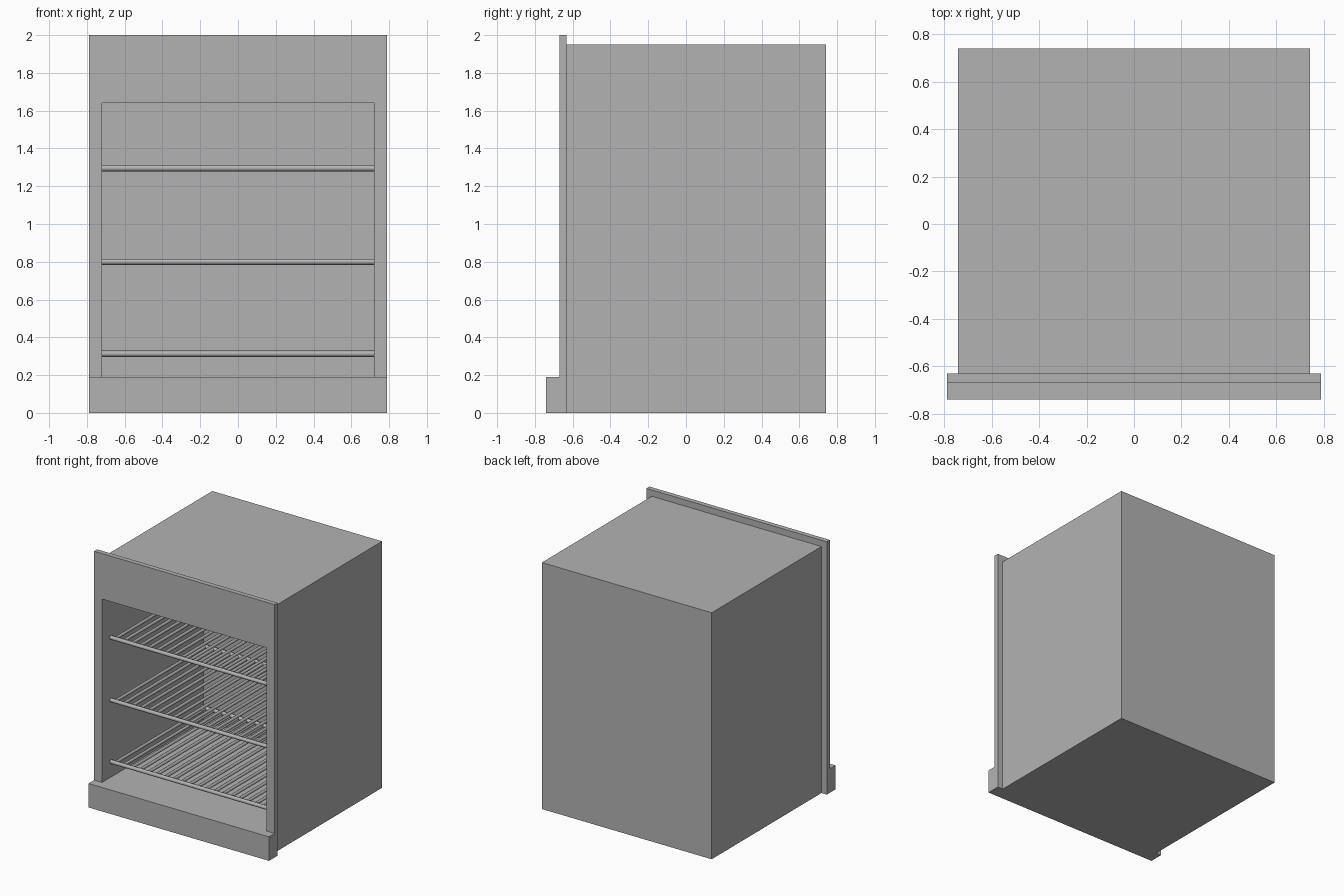
import bpy
import math
from mathutils import Vector

cube = bpy.data.objects.get("Cube")
if cube:
    bpy.data.objects.remove(cube, do_unlink=True)

grey = bpy.data.materials.new("cabinet grey")
grey.use_nodes = True
colour = (0.45, 0.45, 0.45, 1)
grey.diffuse_color = colour
grey.node_tree.nodes["Principled BSDF"].inputs["Base Color"].default_value = colour


def box(name, x, y, z):
    """Box from (min, max) ranges."""
    lo, hi = zip(x, y, z)
    verts = [(a, b, c) for a in x for b in y for c in z]
    faces = [(0, 1, 3, 2), (4, 6, 7, 5), (0, 4, 5, 1),
             (2, 3, 7, 6), (0, 2, 6, 4), (1, 5, 7, 3)]
    mesh = bpy.data.meshes.new(name)
    mesh.from_pydata(verts, [], faces)
    mesh.materials.append(grey)
    obj = bpy.data.objects.new(name, mesh)
    bpy.context.collection.objects.link(obj)
    return obj


def rod(name, start, end, radius, sides=8):
    """Thin round bar between two points."""
    a, b = Vector(start), Vector(end)
    bpy.ops.mesh.primitive_cylinder_add(
        vertices=sides, radius=radius, depth=(b - a).length, location=(a + b) / 2,
        rotation=(b - a).to_track_quat('Z', 'Y').to_euler())
    obj = bpy.context.object
    obj.name = name
    obj.data.materials.append(grey)
    bpy.ops.object.shade_smooth_by_angle(angle=math.radians(50))
    return obj


def cut(target, cutter):
    """Subtract a box and remove it."""
    mod = target.modifiers.new("opening", 'BOOLEAN')
    mod.operation = 'DIFFERENCE'
    mod.solver = 'EXACT'
    mod.object = cutter
    bpy.context.view_layer.objects.active = target
    bpy.ops.object.modifier_apply(modifier=mod.name)
    bpy.data.objects.remove(cutter, do_unlink=True)


half, floor, ceiling, back = 0.72, 0.19, 1.64, 0.6

# Hollow body
body = box("cabinet_body", (-0.743, 0.743), (-0.632, 0.74), (0, 1.95))
cut(body, box("cavity", (-half, half), (-0.9, back), (floor, ceiling)))

# Front frame with the opening, and the plinth below it
frame = box("front_frame", (-0.79, 0.79), (-0.67, -0.632), (0, 2))
cut(frame, box("opening", (-half, half), (-0.9, -0.5), (floor, ceiling)))
box("plinth", (-0.79, 0.79), (-0.74, -0.67), (0, floor))

# Three wire shelves: cross bars front and back, rods running between them
front_y, back_y, count = -0.56, 0.57, 20
for level, z in (("lower", 0.313), ("middle", 0.8), ("upper", 1.295)):
    for side, y in (("front", front_y), ("back", back_y)):
        rod(f"{level}_shelf_{side}_bar", (-half, y, z), (half, y, z), 0.016)
    for i in range(count):
        x = half * (2 * (i + 0.5) / count - 1)
        rod(f"{level}_shelf_rod_{i + 1}", (x, front_y, z), (x, back_y, z), 0.012)
